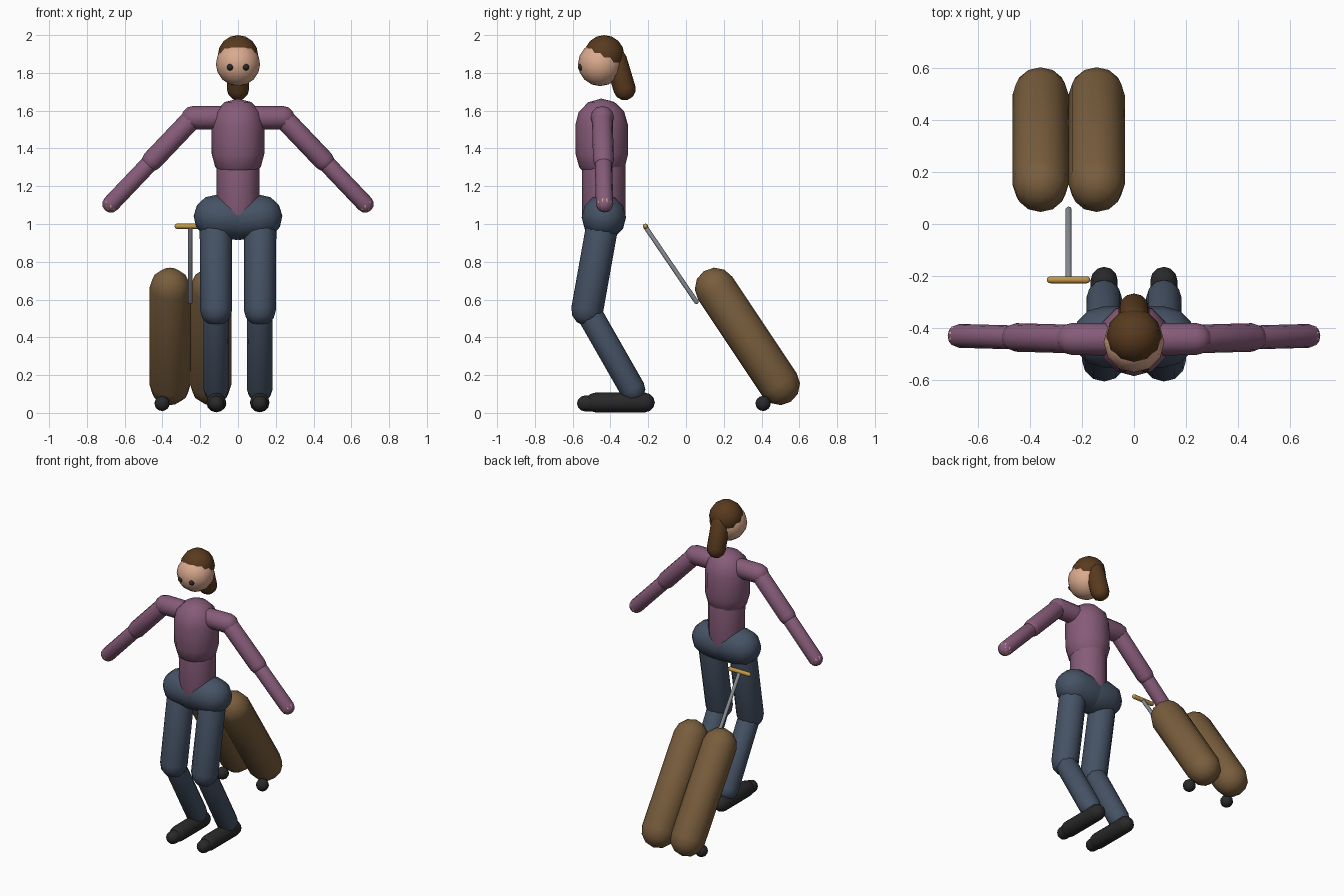
import bpy, bmesh, math
from mathutils import Vector, Matrix

if "Cube" in bpy.data.objects:
    bpy.data.objects.remove(bpy.data.objects["Cube"], do_unlink=True)


def material(name, rgb):
    m = bpy.data.materials.new(name)
    m.use_nodes = True
    m.diffuse_color = (*rgb, 1)
    m.node_tree.nodes["Principled BSDF"].inputs["Base Color"].default_value = (*rgb, 1)
    return m


SKIN = material("skin", (0.70, 0.40, 0.27))
HAIR = material("brown hair", (0.10, 0.042, 0.013))
SHIRT = material("plum shirt", (0.24, 0.105, 0.19))
TROUSERS = material("slate trousers", (0.06, 0.085, 0.13))
BLACK = material("black", (0.022, 0.022, 0.023))
LEATHER = material("tan leather", (0.19, 0.11, 0.046))
METAL = material("grey metal", (0.25, 0.27, 0.30))
GOLD = material("golden grip", (0.55, 0.31, 0.06))


def finish(bm, name, mat):
    bmesh.ops.recalc_face_normals(bm, faces=bm.faces)
    for f in bm.faces:
        f.smooth = True
    me = bpy.data.meshes.new(name)
    bm.to_mesh(me)
    bm.free()
    me.materials.append(mat)
    ob = bpy.data.objects.new(name, me)
    bpy.context.collection.objects.link(ob)
    return ob


def ball(name, centre, r, mat, segments=12, rings=8):
    bm = bmesh.new()
    bmesh.ops.create_uvsphere(bm, u_segments=segments, v_segments=rings, radius=r,
                              matrix=Matrix.Translation(centre))
    return finish(bm, name, mat)


def capsule(name, a, b, r, mat, segments=12, rings=6):
    """Round-ended rod: a sphere whose two halves are pulled apart."""
    a, b = Vector(a), Vector(b)
    axis = b - a
    bm = bmesh.new()
    # An odd ring count leaves a straight band around the middle
    bmesh.ops.create_uvsphere(bm, u_segments=segments, v_segments=rings, radius=r)
    equator = [e for e in bm.edges if all(abs(v.co.z) < r * 0.01 for v in e.verts)]
    bmesh.ops.split_edges(bm, edges=equator)
    for f in bm.faces:
        if f.calc_center_median().z > 0:
            for v in f.verts:
                v.tag = True
    for v in bm.verts:
        if v.tag:
            v.co.z += axis.length
    rims = [e for e in bm.edges if e.is_boundary]
    bmesh.ops.bridge_loops(bm, edges=rims)
    turn = axis.to_track_quat('Z', 'Y').to_matrix().to_4x4()
    bm.transform(Matrix.Translation(a) @ turn)
    return finish(bm, name, mat)


# Head, hair and ponytail
ball("head", (0, -0.455, 1.847), 0.117, SKIN)
ball("hair_cap", (0, -0.433, 1.893), 0.107, HAIR)
capsule("ponytail", (0, -0.372, 1.87), (0, -0.325, 1.714), 0.059, HAIR)

# Torso and waist
capsule("chest", (0, -0.445, 1.37), (0, -0.447, 1.525), 0.139, SHIRT)
capsule("waist", (0, -0.435, 1.05), (0, -0.437, 1.38), 0.115, SHIRT)

# Paired body parts
for side, s in (("left", 1), ("right", -1)):
    ball(side + "_eye", (s * 0.042, -0.555, 1.83), 0.017, BLACK)

    shoulder = (s * 0.238, -0.443, 1.563)
    elbow = (s * 0.455, -0.437, 1.335)
    wrist = (s * 0.673, -0.431, 1.106)
    capsule(side + "_shoulder", (0, -0.445, 1.563), shoulder, 0.062, SHIRT)
    capsule(side + "_upper_arm", shoulder, elbow, 0.055, SHIRT)
    capsule(side + "_forearm", elbow, wrist, 0.046, SHIRT)
    ball(side + "_hand", wrist, 0.045, SKIN, 10, 7)

    hip = (s * 0.118, -0.435, 1.038)
    knee = (s * 0.116, -0.523, 0.545)
    ankle = (s * 0.115, -0.283, 0.125)
    capsule(side + "_hip", (0, -0.435, 1.033), hip, 0.117, TROUSERS)
    capsule(side + "_thigh", hip, knee, 0.085, TROUSERS)
    capsule(side + "_shin", knee, ankle, 0.068, TROUSERS)
    capsule(side + "_shoe", (s * 0.115, -0.217, 0.055), (s * 0.115, -0.48, 0.055), 0.052, BLACK)
    capsule(side + "_toe", (s * 0.115, -0.47, 0.05), (s * 0.115, -0.535, 0.05), 0.042, BLACK)

# Leaning suitcase made of two rounded shells, with wheels
MID = -0.252
for side, s in (("left", 1), ("right", -1)):
    x = MID + s * 0.108
    capsule("suitcase_shell_" + side, (x, 0.155, 0.66), (x, 0.495, 0.15), 0.109, LEATHER)
    ball("suitcase_wheel_" + side, (MID + s * 0.15, 0.408, 0.05), 0.04, BLACK)

# Pull handle
capsule("handle_rod", (MID, 0.055, 0.588), (MID, -0.215, 0.985), 0.012, METAL, 10)
capsule("handle_grip", (MID - 0.07, -0.215, 0.988), (MID + 0.07, -0.215, 0.988), 0.014, GOLD, 10)
